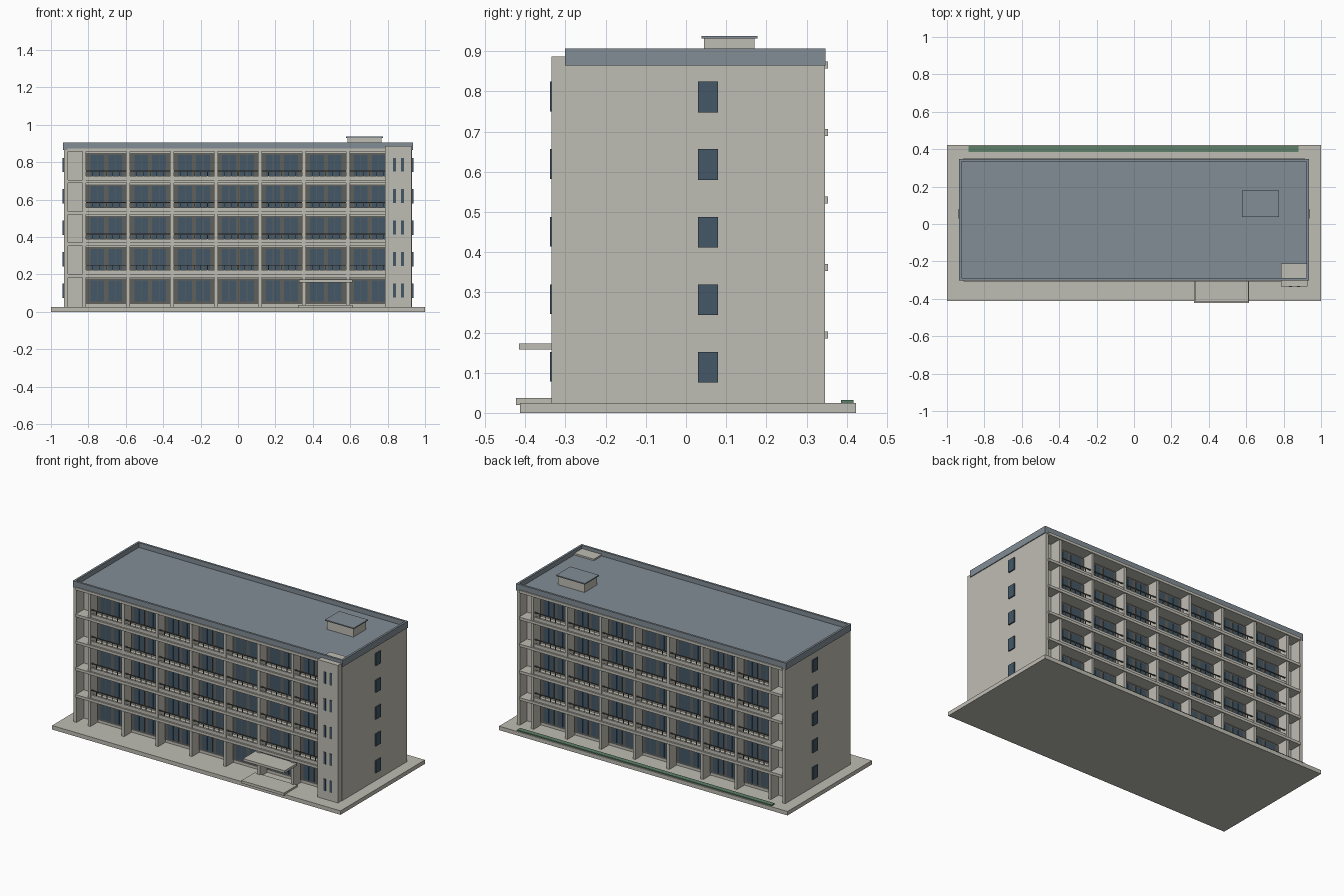
import bpy, bmesh
from mathutils import Matrix, Vector

if "Cube" in bpy.data.objects:
    bpy.data.objects.remove(bpy.data.objects["Cube"])


def material(name, rgb):
    lin = [((c / 255 + 0.055) / 1.055) ** 2.4 for c in rgb]
    m = bpy.data.materials.new(name)
    m.diffuse_color = (*lin, 1)
    m.use_nodes = True
    m.node_tree.nodes["Principled BSDF"].inputs["Base Color"].default_value = m.diffuse_color
    return m


WALL = material("pale_concrete", (191, 189, 179))
ROOF = material("blue_grey_roof", (130, 141, 149))
GLASS = material("dark_blue_glass", (67, 87, 102))
FRAME = material("dark_grey_frame", (96, 96, 92))
GREEN = material("hedge_green", (94, 128, 106))


def boxes(name, mat, specs):
    """One object made of boxes given as (x0, x1, y0, y1, z0, z1)."""
    bm = bmesh.new()
    for x0, x1, y0, y1, z0, z1 in specs:
        loc = Vector((x0 + x1, y0 + y1, z0 + z1)) / 2
        size = Matrix.Diagonal((x1 - x0, y1 - y0, z1 - z0, 1))
        bmesh.ops.create_cube(bm, size=1, matrix=Matrix.Translation(loc) @ size)
    me = bpy.data.meshes.new(name)
    bm.to_mesh(me)
    bm.free()
    me.materials.append(mat)
    ob = bpy.data.objects.new(name, me)
    bpy.context.collection.objects.link(ob)
    return ob


YC = 0.023            # middle of the building in depth
HALF = 0.323          # half depth of the end walls
CORE = 0.25           # half depth of the enclosed rooms
BASE, FLOOR = 0.025, 0.168
levels = [BASE + FLOOR * i for i in range(5)]
piers = [-0.8225 + 0.235 * i for i in range(8)]
bays = [(a + b) / 2 for a, b in zip(piers, piers[1:])]


def facade(x0, x1, d0, d1, z0, z1):
    """The same box on the front and the back, d measured out from the middle."""
    return [(x0, x1, YC - d1, YC - d0, z0, z1), (x0, x1, YC + d0, YC + d1, z0, z1)]


# Ground slab, entrance step and hedge strip
boxes("ground_slab", WALL, [(-1, 1, -0.413, 0.423, 0, BASE)])
boxes("entrance_step", WALL, [(0.32, 0.615, -0.423, -0.29, BASE - 0.005, 0.037)])
boxes("hedge_strip", GREEN, [(-0.885, 0.88, 0.386, 0.417, BASE - 0.003, 0.032)])

# Room block, end walls, floor slabs and piers
boxes("room_block", WALL, [(-0.915, 0.915, YC - CORE, YC + CORE, BASE, 0.866)])
boxes("end_walls", WALL, [(s - 0.01, s + 0.01, YC - HALF, YC + HALF, BASE, 0.866)
                          for s in (-0.92, 0.92)])
boxes("floor_slabs", WALL, [(-0.912, 0.912, YC - 0.33, YC + 0.33, z - 0.008, z + 0.009)
                            for z in levels[1:] + [0.865]])
boxes("piers", WALL, [b for x in piers
                      for b in facade(x - 0.009, x + 0.009, CORE - 0.01, HALF, BASE, 0.866)])

# Window frames, panes, balcony kerbs and railings
frames, panes, kerbs, rails = [], [], [], []
for z in levels:
    for x in bays:
        frames += facade(x - 0.107, x + 0.107, CORE - 0.01, CORE + 0.006, z + 0.018, z + 0.153)
        for s in (-1, 1):
            for k in (0.029, 0.067):
                c = x + s * k
                panes += facade(c - 0.0175, c + 0.0175, CORE, CORE + 0.009, z + 0.03, z + 0.143)
        if z > BASE:
            kerbs += facade(x - 0.109, x + 0.109, HALF - 0.016, HALF - 0.004, z, z + 0.03)
            rails += facade(x - 0.109, x + 0.109, HALF - 0.013, HALF - 0.007, z + 0.054, z + 0.059)
            for i in range(-2, 3):
                c = x + i * 0.036
                rails += facade(c - 0.0015, c + 0.0015, HALF - 0.012, HALF - 0.008,
                                z + 0.025, z + 0.055)
boxes("window_frames", FRAME, frames)
boxes("window_panes", GLASS, panes)
boxes("balcony_kerbs", WALL, kerbs)
boxes("balcony_rails", FRAME, rails)

# End wall windows
boxes("end_windows", GLASS, [(s * 0.932 - 0.005, s * 0.932 + 0.005, 0.03, 0.08, z + 0.05, z + 0.127)
                             for s in (-1, 1) for z in levels])

# Stair tower with slot windows
boxes("stair_tower", WALL, [(0.786, 0.927, -0.335, -0.21, BASE, 0.887)])
boxes("tower_windows", GLASS, [(x - 0.008, x + 0.008, -0.338, -0.331, z + 0.053, z + 0.127)
                               for x in (0.837, 0.88) for z in levels])

# Entrance canopy
boxes("entrance_canopy", WALL, [(0.325, 0.613, -0.415, -0.29, 0.158, 0.173)])

# Flat roof with a raised rim
Y0, Y1 = -0.301, 0.347
boxes("roof_deck", ROOF, [(-0.93, 0.93, Y0 + 0.005, Y1 - 0.005, 0.866, 0.877)])
boxes("roof_rim", ROOF, [(-0.935, 0.935, Y0, Y0 + 0.013, 0.865, 0.907),
                         (-0.935, 0.935, Y1 - 0.013, Y1, 0.865, 0.907),
                         (-0.935, -0.922, Y0 + 0.013, Y1 - 0.013, 0.865, 0.907),
                         (0.922, 0.935, Y0 + 0.013, Y1 - 0.013, 0.865, 0.907)])

# Roof access box
boxes("roof_box", WALL, [(0.585, 0.768, 0.045, 0.17, 0.87, 0.931)])
boxes("roof_box_cap", ROOF, [(0.577, 0.776, 0.038, 0.178, 0.931, 0.938)])
